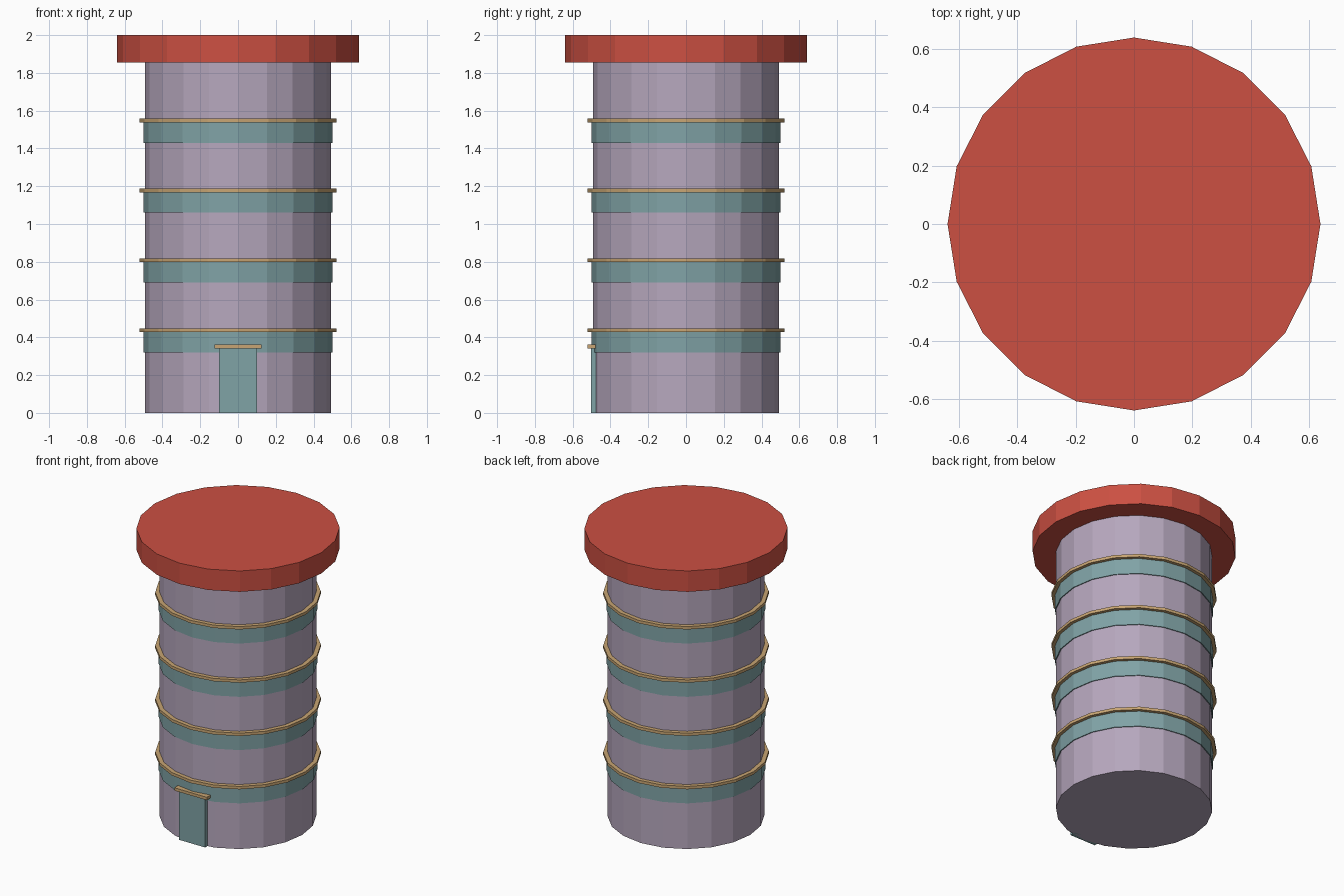
import bpy

cube = bpy.data.objects.get("Cube")
if cube:
    bpy.data.objects.remove(cube, do_unlink=True)


def make_material(name, r, g, b):
    """Flat material from 0-255 display values, stored as linear."""
    color = [((c / 255 + 0.055) / 1.055) ** 2.4 for c in (r, g, b)] + [1]
    mat = bpy.data.materials.new(name)
    mat.use_nodes = True
    mat.diffuse_color = color
    mat.node_tree.nodes["Principled BSDF"].inputs["Base Color"].default_value = color
    return mat


wall = make_material("mauve wall", 182, 167, 189)
teal = make_material("muted teal", 128, 163, 166)
gold = make_material("tan trim", 200, 165, 115)
red = make_material("brick red", 204, 80, 66)


def drum(name, radius, bottom, top, mat):
    """Twenty-sided flat-shaded cylinder between two heights."""
    bpy.ops.mesh.primitive_cylinder_add(
        vertices=20, radius=radius, depth=top - bottom,
        location=(0, 0, (bottom + top) / 2))
    obj = bpy.context.object
    obj.name = name
    obj.data.materials.append(mat)
    return obj


def box(name, width, front, back, bottom, top, mat):
    """Box centred on x, scaled in mesh data."""
    bpy.ops.mesh.primitive_cube_add(size=1)
    obj = bpy.context.object
    obj.name = name
    for v in obj.data.vertices:
        v.co.x *= width
        v.co.y = front if v.co.y < 0 else back
        v.co.z = bottom if v.co.z < 0 else top
    obj.data.materials.append(mat)
    return obj


# Tower shaft and overhanging roof slab
drum("tower_wall", 0.493, 0, 1.86, wall)
drum("roof", 0.64, 1.855, 2, red)

# One coloured band with a thin projecting ledge per storey
for i in range(4):
    base = 0.32 + 0.37 * i
    drum(f"band_{i + 1}", 0.499, base, base + 0.109, teal)
    drum(f"ledge_{i + 1}", 0.521, base + 0.108, base + 0.128, gold)

# Door and its lintel on the front
box("door", 0.2, -0.503, -0.46, 0, 0.345, teal)
box("door_lintel", 0.25, -0.521, -0.465, 0.342, 0.362, gold)
